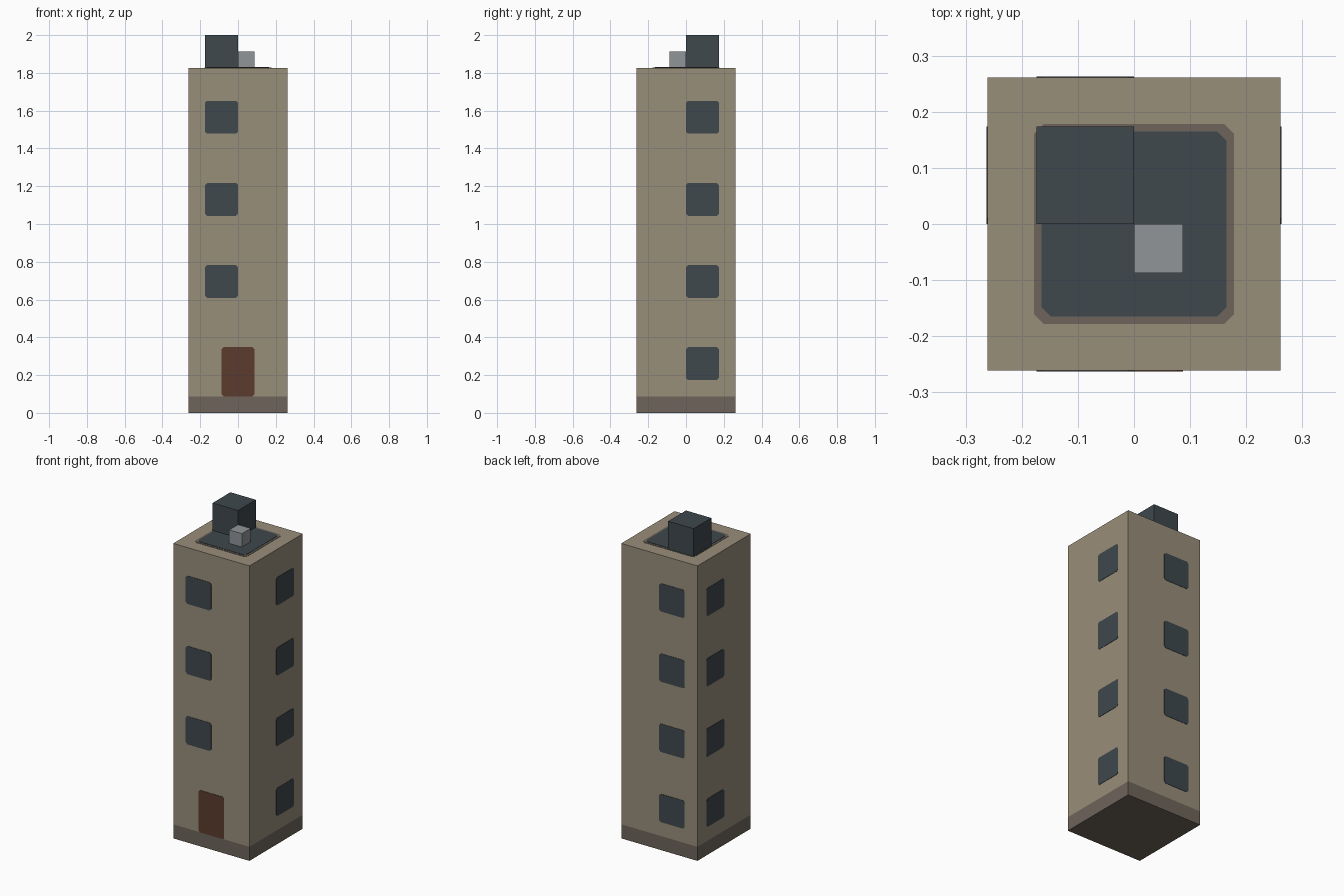
import bpy, bmesh
from math import pi
from mathutils import Matrix, Vector

default = bpy.data.objects.get("Cube")
if default:
    bpy.data.objects.remove(default, do_unlink=True)

U = 2 / 23      # one building module
THIN = 0.002    # thickness of painted plates


def material(name, rgb):
    linear = [((c / 255 + 0.055) / 1.055) ** 2.4 for c in rgb] + [1]
    m = bpy.data.materials.new(name)
    m.use_nodes = True
    m.diffuse_color = linear
    m.node_tree.nodes["Principled BSDF"].inputs["Base Color"].default_value = linear
    return m


wall = material("tan wall", (153, 142, 122))
stone = material("dark stone", (110, 101, 91))
slate = material("slate glass", (62, 72, 77))
brown = material("brown door", (92, 59, 45))
grey = material("light grey", (145, 149, 153))


def finish(name, bm, *mats):
    bmesh.ops.recalc_face_normals(bm, faces=bm.faces)
    mesh = bpy.data.meshes.new(name)
    bm.to_mesh(mesh)
    bm.free()
    for m in mats:
        mesh.materials.append(m)
    obj = bpy.data.objects.new(name, mesh)
    bpy.context.collection.objects.link(obj)
    return obj


def box_mesh(lo, hi):
    """Box between two corners given in modules."""
    lo, hi = Vector(lo) * U, Vector(hi) * U
    bm = bmesh.new()
    bmesh.ops.create_cube(bm, size=1)
    bmesh.ops.scale(bm, vec=hi - lo, verts=bm.verts)
    bmesh.ops.translate(bm, vec=(lo + hi) / 2, verts=bm.verts)
    return bm


def plate(name, x0, x1, y0, y1, mat, matrix, corner=0.12, thick=THIN):
    """Thin panel with clipped corners, facing +z before placement."""
    c = corner
    outline = [(x0 + c, y0), (x1 - c, y0), (x1, y0 + c), (x1, y1 - c),
               (x1 - c, y1), (x0 + c, y1), (x0, y1 - c), (x0, y0 + c)]
    bm = bmesh.new()
    face = bm.faces.new([bm.verts.new((x * U, y * U, 0)) for x, y in outline])
    out = bmesh.ops.extrude_face_region(bm, geom=[face])
    top = [g for g in out["geom"] if isinstance(g, bmesh.types.BMVert)]
    bmesh.ops.translate(bm, vec=(0, 0, thick), verts=top)
    bmesh.ops.transform(bm, matrix=matrix, verts=bm.verts)
    return finish(name, bm, mat)


# Tower with a stone band around the foot
bm = box_mesh((-3, -3, 0), (3, 3, 21))
bmesh.ops.bisect_plane(bm, geom=bm.verts[:] + bm.edges[:] + bm.faces[:],
                       plane_co=(0, 0, U), plane_no=(0, 0, 1))
for f in bm.faces:
    f.material_index = int(f.calc_center_median().z < U)
finish("tower", bm, wall, stone)

# Windows and door: each side's frame has x along the wall and y upwards
upright = Matrix.Translation((0, -3 * U, 0)) @ Matrix.Rotation(pi / 2, 4, "X")
sides = {"front": (0, -2), "right": (pi / 2, 0), "back": (pi, 0), "left": (-pi / 2, -2)}
for side, (angle, x0) in sides.items():
    frame = Matrix.Rotation(angle, 4, "Z") @ upright
    for z in (2, 7, 12, 17):
        if side == "front" and z == 2:
            plate("front_door", -1, 1, 1, 4, brown, frame)
        else:
            plate(f"{side}_window", x0, x0 + 2, z, z + 2, slate, frame)

# Roof surface with its border
roof = Matrix.Translation((0, 0, 21 * U))
plate("roof_border", -2.05, 2.05, -2.05, 2.05, stone, roof, 0.2)
plate("roof_surface", -1.9, 1.9, -1.9, 1.9, slate, roof, 0.2, THIN * 2)

# Rooftop blocks
finish("stair_block", box_mesh((-2, 0, 21), (0, 2, 23)), slate)
finish("vent_block", box_mesh((0, -1, 21), (1, 0, 22)), grey)
